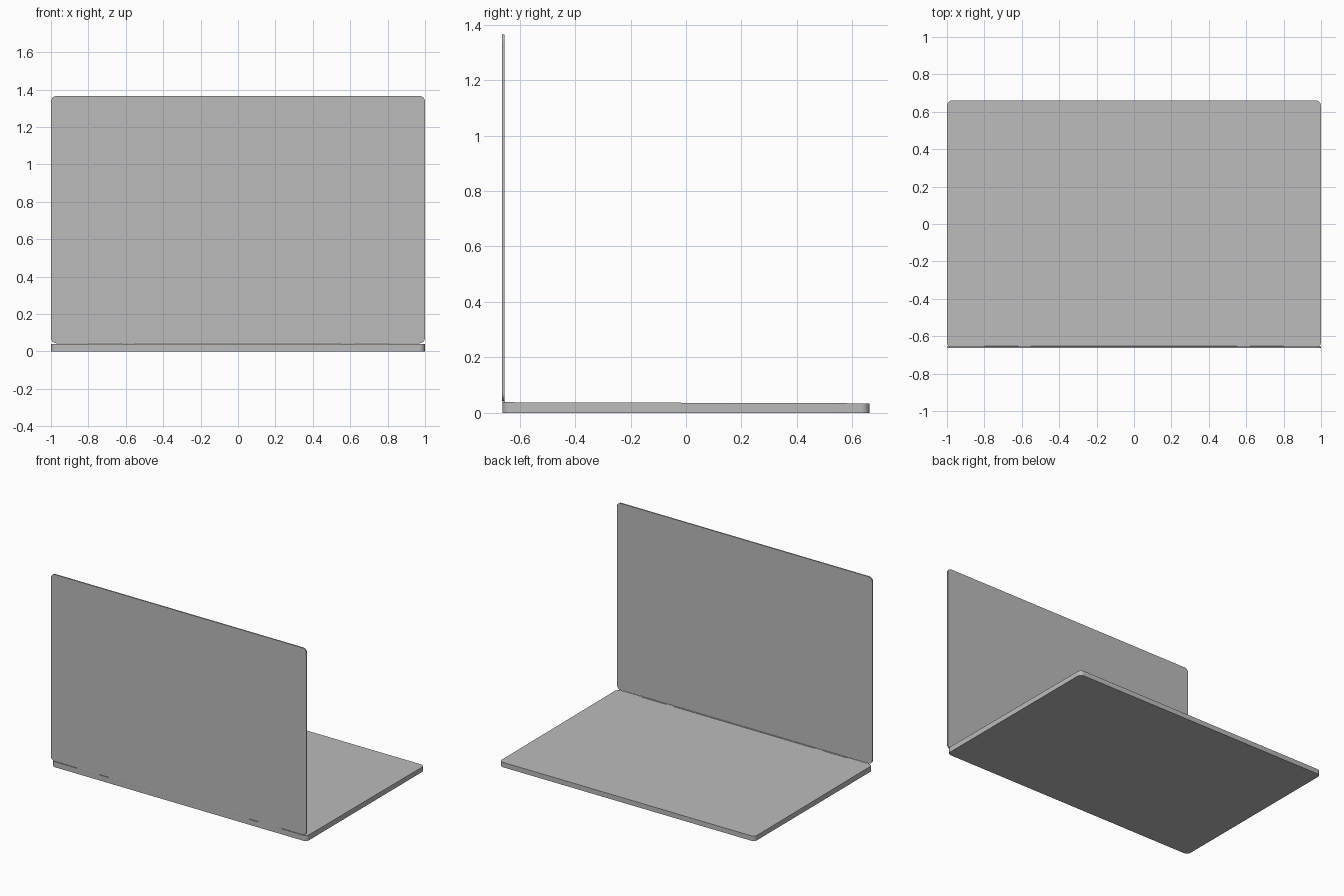
import bpy, bmesh, math
from mathutils import Matrix

if "Cube" in bpy.data.objects:
    bpy.data.objects.remove(bpy.data.objects["Cube"])

grey = bpy.data.materials.new("plain_grey")
grey.diffuse_color = (0.5, 0.5, 0.5, 1)
grey.use_nodes = True
grey.node_tree.nodes["Principled BSDF"].inputs["Base Color"].default_value = grey.diffuse_color


def finish(bm, name):
    bmesh.ops.recalc_face_normals(bm, faces=bm.faces)
    me = bpy.data.meshes.new(name)
    bm.to_mesh(me)
    bm.free()
    me.materials.append(grey)
    ob = bpy.data.objects.new(name, me)
    bpy.context.collection.objects.link(ob)
    bpy.context.view_layer.objects.active = ob
    ob.select_set(True)
    bpy.ops.object.shade_smooth_by_angle(angle=math.radians(30))
    ob.select_set(False)
    return ob


def rounded_slab(w, h, r, t, steps=8):
    """Rounded rectangle in XY, extruded from z = 0 to t."""
    bm = bmesh.new()
    verts = []
    corners = [(1, 1), (-1, 1), (-1, -1), (1, -1)]
    for i, (sx, sy) in enumerate(corners):
        for k in range(steps + 1):
            a = math.pi / 2 * (i + k / steps)
            verts.append(bm.verts.new((sx * (w / 2 - r) + r * math.cos(a),
                                       sy * (h / 2 - r) + r * math.sin(a), 0)))
    face = bm.faces.new(verts)
    ext = bmesh.ops.extrude_face_region(bm, geom=[face])
    for v in ext["geom"]:
        if isinstance(v, bmesh.types.BMVert):
            v.co.z = t
    return bm


# Base: thin slab whose top falls slightly from the hinge to the far edge
bm = rounded_slab(2.0, 1.322, 0.03, 0.035)
for v in bm.verts:
    if v.co.z > 0.01:
        v.co.z = 0.0365 - 0.003 * v.co.y
finish(bm, "base")

# Lid: upright thin panel with rounded corners
bm = rounded_slab(2.0, 1.322, 0.03, 0.009)
bm.transform(Matrix.Translation((0, -0.655, 0.704)) @ Matrix.Rotation(math.pi / 2, 4, 'X'))
finish(bm, "lid")

# Hinge barrels filling the gap between base and lid
for name, x, length in [("hinge_center", 0, 1.1), ("hinge_left", -0.71, 0.18),
                        ("hinge_right", 0.71, 0.18)]:
    bm = bmesh.new()
    bmesh.ops.create_cone(bm, cap_ends=True, segments=16, radius1=0.0045,
                          radius2=0.0045, depth=length)
    bm.transform(Matrix.Translation((x, -0.657, 0.04)) @ Matrix.Rotation(math.pi / 2, 4, 'Y'))
    finish(bm, name)
